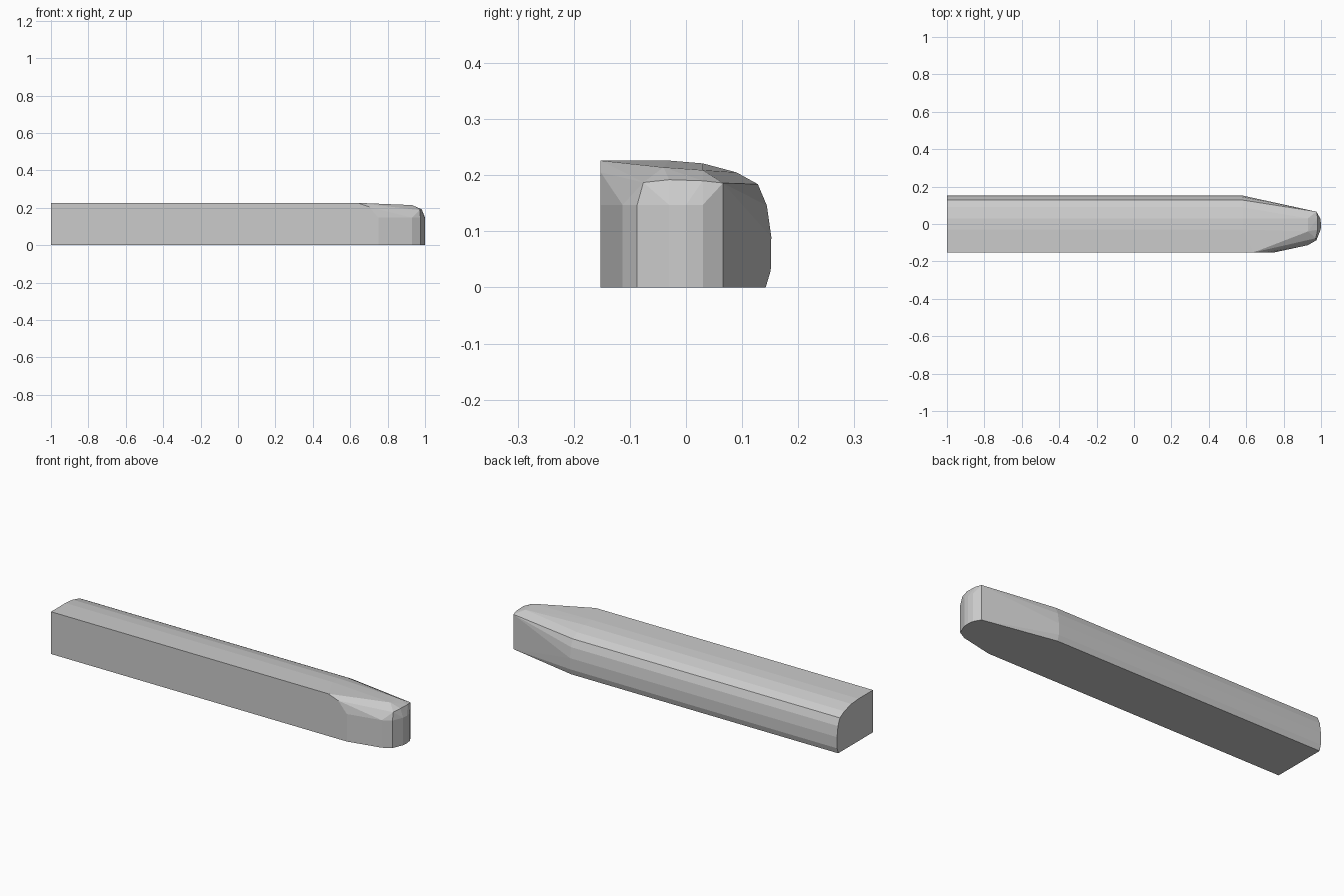
import bpy, bmesh

if "Cube" in bpy.data.objects:
    bpy.data.objects.remove(bpy.data.objects["Cube"])

grey = bpy.data.materials.new("plain grey")
grey.diffuse_color = (0.6, 0.6, 0.6, 1)
grey.use_nodes = True
grey.node_tree.nodes["Principled BSDF"].inputs["Base Color"].default_value = grey.diffuse_color

pts = []

# Long body: flat front, base and top, with a rounded back
profile = [(-0.152, 0), (-0.152, 0.226), (-0.03, 0.226), (0.03, 0.221),
           (0.09, 0.205), (0.128, 0.184), (0.144, 0.146), (0.152, 0.09),
           (0.151, 0.03), (0.142, 0)]
for x in (-1.0, 0.58):
    pts += [(x, y, z) for y, z in profile]

# Curved shoulder where the front face turns in toward the nose
pts += [(0.64, -0.152, 0.226), (0.70, -0.152, 0.205),
        (0.75, -0.152, 0.147), (0.75, -0.152, 0)]

# Vertical nose walls, rounded in plan
for x, y in [(0.93, -0.113), (0.975, -0.087), (0.998, -0.03),
             (1.0, 0.0), (0.996, 0.03), (0.975, 0.066)]:
    pts += [(x, y, 0), (x, y, 0.147)]

# Sloping nose top and its rounded rim
pts += [(0.93, -0.04, 0.214), (0.93, 0.03, 0.209),
        (0.972, -0.076, 0.187), (0.982, -0.03, 0.192),
        (0.982, 0.03, 0.190), (0.975, 0.066, 0.186)]

bm = bmesh.new()
for p in pts:
    bm.verts.new(p)
hull = bmesh.ops.convex_hull(bm, input=bm.verts[:])
loose = [v for v in bm.verts if not v.link_faces]
bmesh.ops.delete(bm, geom=loose, context='VERTS')
bmesh.ops.dissolve_limit(bm, angle_limit=0.01, verts=bm.verts[:], edges=bm.edges[:])
bmesh.ops.recalc_face_normals(bm, faces=bm.faces[:])
mesh = bpy.data.meshes.new("tapered_bar")
bm.to_mesh(mesh)
bm.free()
mesh.materials.append(grey)
bar = bpy.data.objects.new("tapered_bar", mesh)
bpy.context.collection.objects.link(bar)
